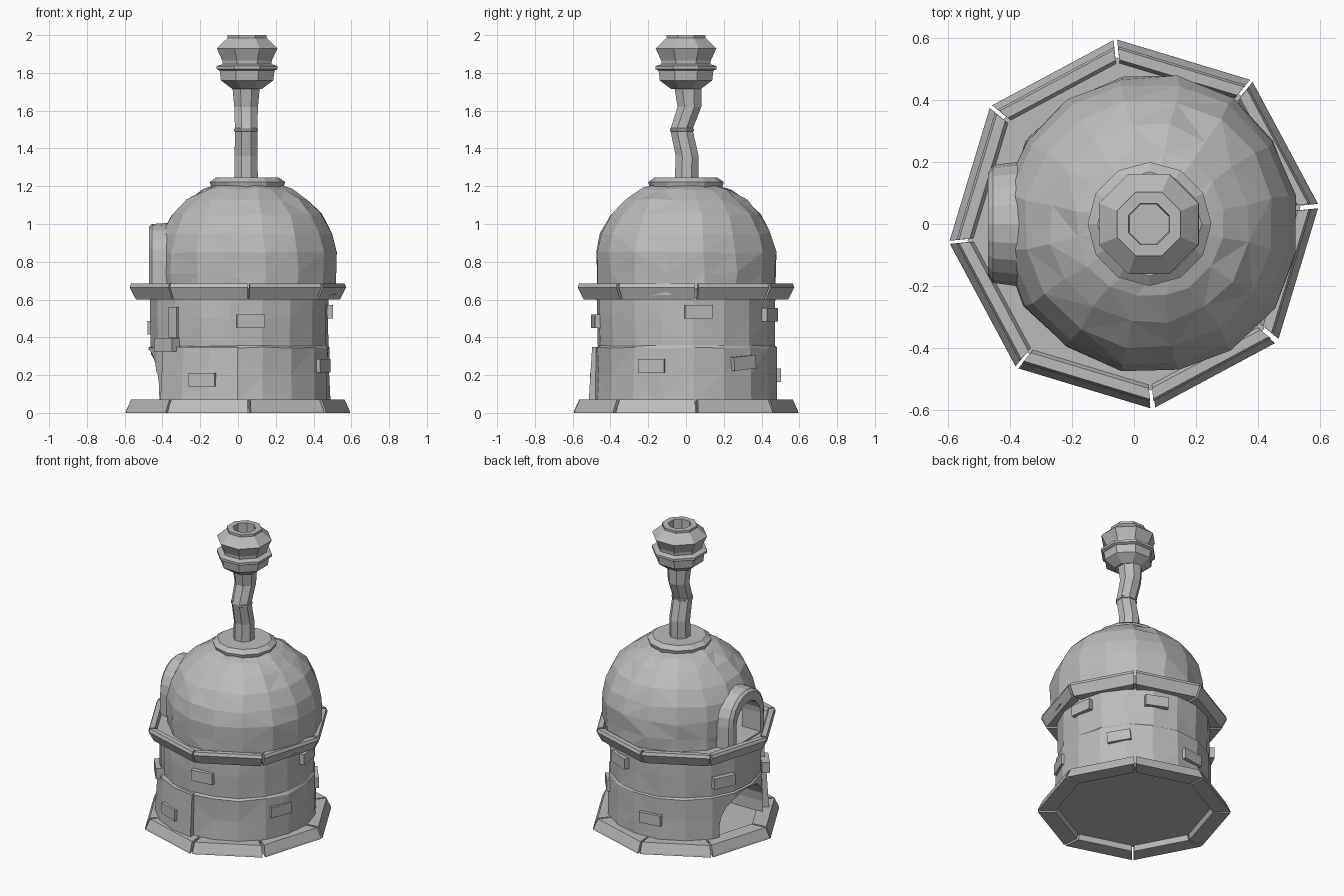
import bpy, bmesh, math, random
from mathutils import Vector

random.seed(4)
if "Cube" in bpy.data.objects:
    bpy.data.objects.remove(bpy.data.objects["Cube"])

stone = bpy.data.materials.new("grey stone")
stone.use_nodes = True
GREY = (0.5, 0.5, 0.5, 1)
stone.diffuse_color = GREY
stone.node_tree.nodes["Principled BSDF"].inputs["Base Color"].default_value = GREY


def loft(name, sections, jitter=0.0):
    """Skin a list of equal point loops and cap both ends."""
    bm = bmesh.new()
    loops = [[bm.verts.new(p) for p in s] for s in sections]
    n = len(loops[0])
    for a, b in zip(loops, loops[1:]):
        for i in range(n):
            j = (i + 1) % n
            bm.faces.new((a[i], a[j], b[j], b[i]))
    bm.faces.new(loops[0])
    bm.faces.new(loops[-1])
    if jitter:
        for v in bm.verts:
            v.co += Vector([random.uniform(-jitter, jitter) for _ in range(3)])
        bmesh.ops.triangulate(bm, faces=bm.faces[:])
    bmesh.ops.recalc_face_normals(bm, faces=bm.faces[:])
    mesh = bpy.data.meshes.new(name)
    bm.to_mesh(mesh)
    bm.free()
    mesh.materials.append(stone)
    ob = bpy.data.objects.new(name, mesh)
    bpy.context.collection.objects.link(ob)
    return ob


def polar(r, deg, z, cx=0.0, cy=0.0):
    a = math.radians(deg)
    return Vector((cx + r * math.cos(a), cy + r * math.sin(a), z))


def lathe(name, profile, sides, cx=0.0, turn=0.0, jitter=0.0):
    """Profile entries are (radius, height[, y shift])."""
    rings = []
    for r, z, *dy in profile:
        y = dy[0] if dy else 0.0
        rings.append([polar(r, turn + 360 * i / sides, z, cx, y) for i in range(sides)])
    return loft(name, rings, jitter)


def arch(x, w, bottom, top, rise, steps=10):
    """Arch outline standing across the x axis."""
    pts = [Vector((x, w, bottom))]
    for i in range(steps + 1):
        a = math.pi * i / steps
        pts.append(Vector((x, w * math.cos(a), top - rise + rise * math.sin(a))))
    return pts + [Vector((x, -w, bottom))]


def cut(ob, cutters):
    for c in cutters:
        c.hide_render = True
        m = ob.modifiers.new("opening", 'BOOLEAN')
        m.operation, m.solver, m.object = 'DIFFERENCE', 'EXACT', c
        bpy.context.view_layer.objects.active = ob
        bpy.ops.object.modifier_apply(modifier=m.name)


TURN = 5.7


def slab_ring(name, profile, gap=0.008):
    """Eight straight slabs around an octagon with small joints."""
    for i in range(8):
        a, b = TURN + 45 * i, TURN + 45 * (i + 1)
        g = gap * random.uniform(0.6, 1.3)
        ends = [[], []]
        for r, z in profile:
            p, q = polar(r, a, z), polar(r, b, z)
            step = (q - p).normalized() * g
            ends[0].append(p + step)
            ends[1].append(q - step)
        loft(f"{name}_{i + 1}", ends)


# Base and ledge
slab_ring("base_slab", [(0.6, 0), (0.597, 0.012), (0.57, 0.07), (0.47, 0.07), (0.49, 0)])
lathe("base_floor", [(0.5, 0.035), (0.5, 0.062)], 8, turn=TURN)
slab_ring("ledge_slab", [(0.545, 0.6), (0.578, 0.665), (0.57, 0.685), (0.535, 0.685),
                         (0.52, 0.655), (0.46, 0.6)])
lathe("ledge_floor", [(0.535, 0.61), (0.54, 0.662)], 8, turn=TURN)

# Round body with a wood store opening
body = lathe("body", [(0.485, 0.04), (0.482, 0.2), (0.482, 0.345), (0.472, 0.355),
                      (0.476, 0.5), (0.474, 0.64)], 18, cx=0.005, turn=5, jitter=0.004)
store = loft("store_cutter", [arch(-0.7, 0.23, 0.066, 0.34, 0.2),
                              arch(0.3, 0.23, 0.066, 0.34, 0.2)])
cut(body, [store])

# Raised stone panels on the body
def wall_panel(name, a0, a1, z0, z1, r0, r1):
    sections = []
    for i in range(4):
        a = a0 + (a1 - a0) * i / 3
        sections.append([polar(0.42, a, z0), polar(r0, a, z0),
                         polar(r1, a, z1), polar(0.42, a, z1)])
    loft(name, sections)

wall_panel("lower_panel", -143, -90, 0.06, 0.35, 0.515, 0.497)
wall_panel("upper_panel", -139, -132, 0.4, 0.56, 0.488, 0.488)

# Proud bricks: angle, height, tilt
bricks = [(-82, 0.485, 0), (-112, 0.175, 0), (-140, 0.36, 0), (-22, 0.25, 0),
          (8, 0.535, 0), (39, 0.265, 5), (67, 0.52, 0), (98, 0.2, 0), (154, 0.45, 0)]
for i, (ang, z, tilt) in enumerate(bricks):
    r = 0.495 if -143 < ang < -90 else 0.475
    out, side = polar(1, ang, 0), polar(1, ang + 90, 0)
    t = math.radians(tilt)
    u = side * math.cos(t) + Vector((0, 0, math.sin(t)))
    v = Vector((0, 0, math.cos(t))) - side * math.sin(t)
    mid = polar(r, ang, z)
    loft(f"brick_{i + 1}", [[mid + out * d + u * sx * 0.074 + v * sz * 0.036
                             for sx, sz in ((-1, -1), (1, -1), (1, 1), (-1, 1))]
                            for d in (-0.03, 0.022)])

# Dome with a hollow chamber
dome = lathe("dome", [(0.475, 0.62), (0.482, 0.74), (0.482, 0.85), (0.46, 0.95), (0.405, 1.05),
                      (0.325, 1.13), (0.24, 1.185), (0.15, 1.215)], 16, cx=0.05, turn=11,
             jitter=0.007)
hood = loft("mouth_hood", [arch(-0.472, 0.165, 0.63, 0.985, 0.165), arch(-0.455, 0.19, 0.63, 1.0, 0.19),
                           arch(-0.38, 0.2, 0.63, 1.005, 0.2), arch(-0.33, 0.215, 0.63, 1.03, 0.215),
                           arch(-0.24, 0.26, 0.63, 1.085, 0.26), arch(-0.12, 0.3, 0.63, 1.1, 0.3)])
mouth = loft("mouth_cutter", [arch(-0.7, 0.13, 0.67, 0.925, 0.13), arch(0.0, 0.13, 0.67, 0.925, 0.13)])
chamber = lathe("chamber_cutter", [(0.41, 0.67), (0.41, 0.85), (0.33, 1.02), (0.15, 1.13)], 16, cx=0.05)
cut(dome, [mouth, chamber])
cut(hood, [mouth, chamber])
for helper in (store, mouth, chamber):
    bpy.data.objects.remove(helper)

# Collar, crooked flue and chimney pot
lathe("flue_collar", [(0.19, 1.19), (0.2, 1.222), (0.168, 1.245)], 12, cx=0.05)
lathe("flue", [(0.067, 1.23, 0.003), (0.066, 1.36, 0.006), (0.064, 1.49, -0.022),
               (0.069, 1.493, -0.022), (0.069, 1.503, -0.022), (0.064, 1.507, -0.022),
               (0.068, 1.62, 0.018), (0.08, 1.74, 0.01)], 8, cx=0.043, turn=22.5)
lathe("chimney_pot", [(0.085, 1.715), (0.15, 1.76), (0.157, 1.812), (0.175, 1.82), (0.175, 1.836),
                      (0.14, 1.846), (0.142, 1.865), (0.174, 1.93), (0.111, 1.985), (0.111, 2.0),
                      (0.072, 2.0), (0.068, 1.88)], 8, cx=0.048, turn=22.5)
